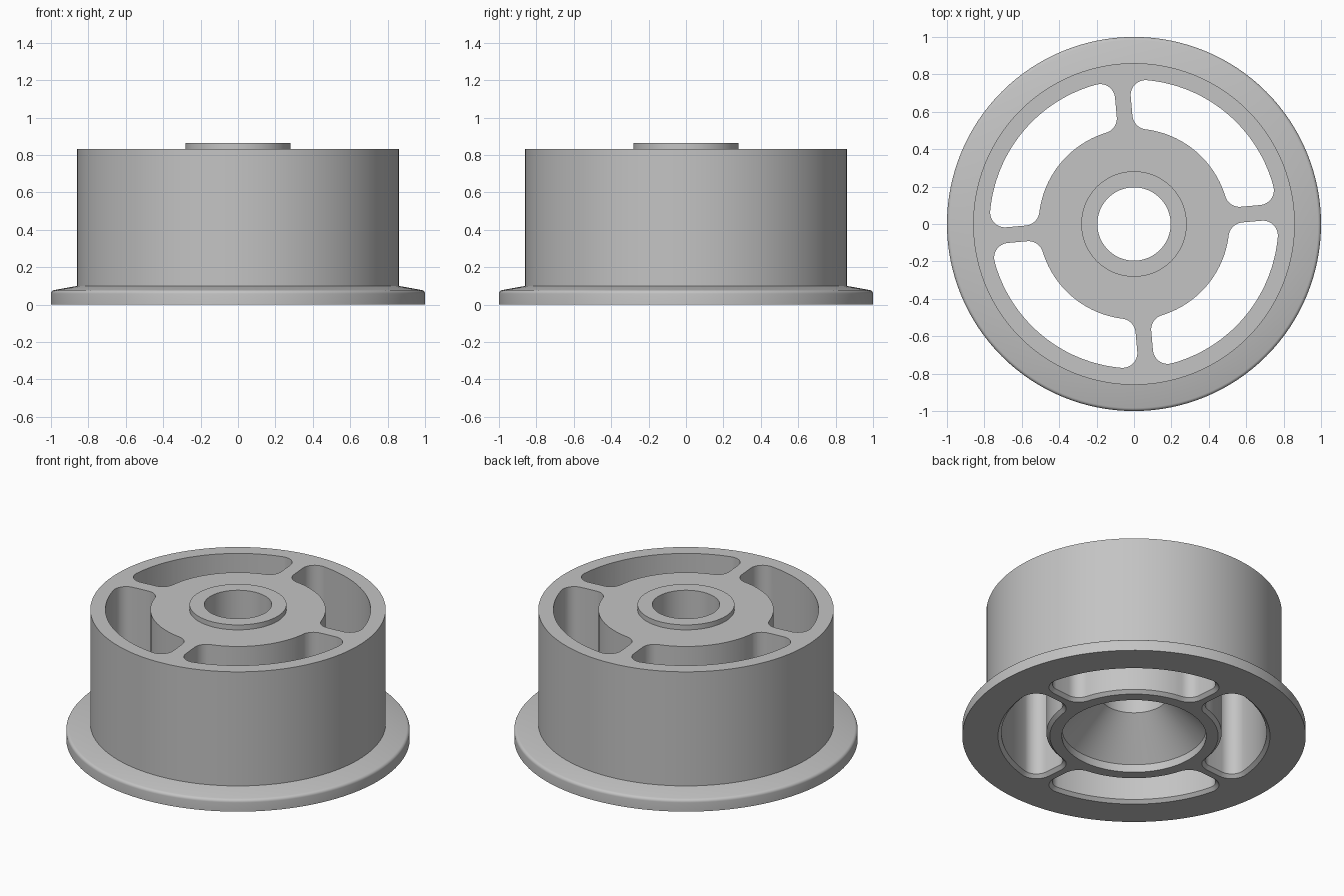
import bpy, bmesh
from math import sin, cos, pi, radians, atan2, sqrt, hypot

cube = bpy.data.objects.get("Cube")
if cube:
    bpy.data.objects.remove(cube, do_unlink=True)

SEGMENTS = 128
SPOKE_TURN = radians(5)
SPOKE_HALF = 0.042
SLOT_IN, SLOT_OUT, FILLET = 0.51, 0.772, 0.08

grey = bpy.data.materials.new("grey metal")
grey.use_nodes = True
grey.diffuse_color = (0.55, 0.55, 0.55, 1)
grey.node_tree.nodes["Principled BSDF"].inputs["Base Color"].default_value = (0.55, 0.55, 0.55, 1)


def make_object(name, bm):
    bmesh.ops.recalc_face_normals(bm, faces=bm.faces)
    mesh = bpy.data.meshes.new(name)
    bm.to_mesh(mesh)
    bm.free()
    obj = bpy.data.objects.new(name, mesh)
    mesh.materials.append(grey)
    bpy.context.collection.objects.link(obj)
    return obj


def bridge(bm, a, b):
    for i in range(len(a)):
        j = (i + 1) % len(a)
        bm.faces.new((a[i], a[j], b[j], b[i]))


def lathe(name, profile):
    """Revolve a closed (radius, height) outline about z."""
    bm = bmesh.new()
    angles = [2 * pi * i / SEGMENTS for i in range(SEGMENTS)]
    rings = [[bm.verts.new((r * cos(a), r * sin(a), z)) for a in angles]
             for r, z in profile]
    for k, ring in enumerate(rings):
        bridge(bm, ring, rings[(k + 1) % len(rings)])
    return make_object(name, bm)


def arc(cx, cy, r, start, end, steps):
    return [(cx + r * cos(start + (end - start) * i / steps),
             cy + r * sin(start + (end - start) * i / steps)) for i in range(steps + 1)]


def slot_outline(grow):
    """Round-cornered ring sector between two parallel-sided spokes."""
    d = SPOKE_HALF + FILLET
    ix = sqrt((SLOT_IN + FILLET) ** 2 - d * d)
    ox = sqrt((SLOT_OUT - FILLET) ** 2 - d * d)
    ti, to = atan2(d, ix), atan2(d, ox)
    f = FILLET + grow
    half = arc(ix, d, f, ti - pi, -pi / 2, 8) + arc(ox, d, f, -pi / 2, to, 10)
    outer = arc(0, 0, SLOT_OUT + grow, to, pi / 2 - to, 28)[1:-1]
    inner = arc(0, 0, SLOT_IN - grow, pi / 2 - ti, ti, 28)[1:-1]
    return half + outer + [(y, x) for x, y in reversed(half)] + inner


# Hub, rim and flange as one turned solid
lip = arc(0.98, 0.058, 0.02, 0, radians(80), 5)
wheel = lathe("flanged_wheel",
              [(0.42, 0), (1, 0)] + lip +
              [(0.86, 0.1), (0.86, 0.833), (0.282, 0.833), (0.282, 0.865),
               (0.196, 0.865), (0.196, 0.27), (0.42, 0.05)])

# Four through slots, chamfered at the underside
bm = bmesh.new()
for k in range(4):
    t = SPOKE_TURN + k * pi / 2
    rings = []
    for z, grow in ((-0.02, 0.04), (0.02, 0), (1, 0)):
        rings.append([bm.verts.new((x * cos(t) - y * sin(t), x * sin(t) + y * cos(t), z))
                      for x, y in slot_outline(grow)])
    bridge(bm, rings[0], rings[1])
    bridge(bm, rings[1], rings[2])
    bm.faces.new(rings[0])
    bm.faces.new(rings[2])
cutter = make_object("slot_cutter", bm)
cutter.hide_render = True

bpy.ops.object.select_all(action='DESELECT')
wheel.select_set(True)
bpy.context.view_layer.objects.active = wheel
cut = wheel.modifiers.new("slots", 'BOOLEAN')
cut.operation = 'DIFFERENCE'
cut.solver = 'EXACT'
cut.object = cutter
bpy.ops.object.modifier_apply(modifier=cut.name)
bpy.data.objects.remove(cutter, do_unlink=True)

bpy.ops.object.shade_smooth_by_angle(angle=radians(30))
